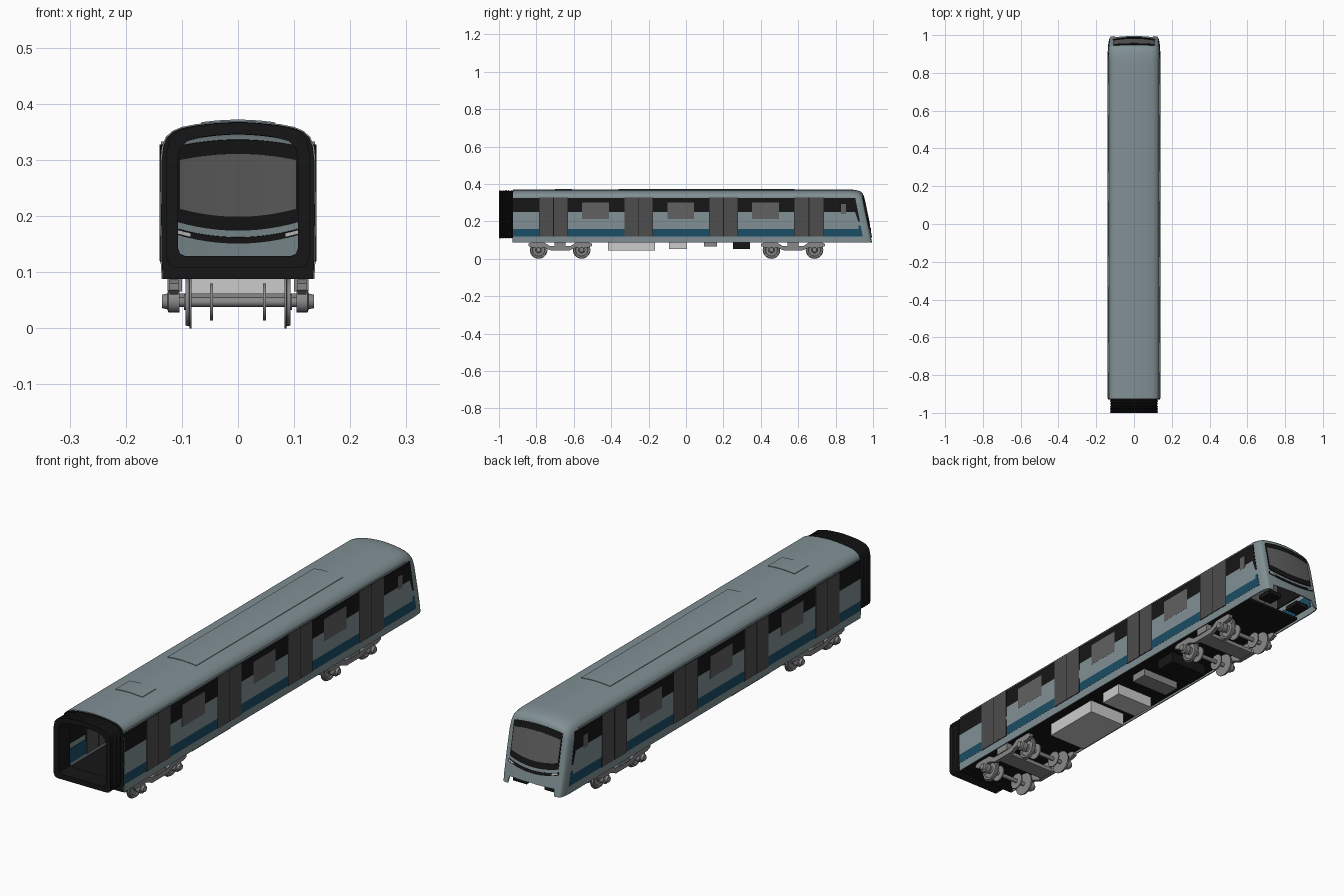
import bpy, bmesh, math
from mathutils import Vector

if "Cube" in bpy.data.objects:
    bpy.data.objects.remove(bpy.data.objects["Cube"])


def mat(name, r, g, b):
    m = bpy.data.materials.new(name)
    m.diffuse_color = (r, g, b, 1)
    m.use_nodes = True
    m.node_tree.nodes["Principled BSDF"].inputs["Base Color"].default_value = m.diffuse_color
    return m


BODY = mat("body_grey", .22, .28, .30)
BLACK = mat("black", .008, .008, .008)
BLUE = mat("blue", .01, .075, .13)
GLASS = mat("glass", .12, .12, .12)
DOOR = mat("door_grey", .075, .075, .075)
STEEL = mat("steel", .25, .25, .25)
LIGHT = mat("light_grey", .65, .65, .65)


def make(name, verts, faces, m, thick=0):
    me = bpy.data.meshes.new(name)
    me.from_pydata(verts, [], faces)
    bm = bmesh.new()
    bm.from_mesh(me)
    bmesh.ops.recalc_face_normals(bm, faces=bm.faces)
    bm.to_mesh(me)
    bm.free()
    ob = bpy.data.objects.new(name, me)
    bpy.context.collection.objects.link(ob)
    me.materials.append(m)
    if thick:
        s = ob.modifiers.new("wall", 'SOLIDIFY')
        s.thickness, s.offset = thick, 0
    return ob


def loft(name, rings, m, closed=False, loop=False, caps=False, thick=0):
    n, k = len(rings[0]), len(rings)
    faces = [(i * n + j, i * n + (j + 1) % n, (i + 1) % k * n + (j + 1) % n, (i + 1) % k * n + j)
             for i in range(k if loop else k - 1) for j in range(n if closed else n - 1)]
    if caps:
        faces += [tuple(range(n)), tuple(range((k - 1) * n, k * n))]
    return make(name, [p for r in rings for p in r], faces, m, thick)


def side(name, pts, x0, x1, m):
    """(y, z) outline extruded in x, on both sides of the car"""
    for tag, s in (("right", 1), ("left", -1)):
        loft(f"{name}_{tag}", [[(s * x, y, z) for y, z in pts] for x in (x0, x1)], m, closed=True, caps=True)


def rect(y0, y1, z0, z1):
    return [(y0, z0), (y1, z0), (y1, z1), (y0, z1)]


def box(name, x0, x1, y0, y1, z0, z1, m):
    loft(name, [[(x, y, z) for y, z in rect(y0, y1, z0, z1)] for x in (x0, x1)], m, closed=True, caps=True)


def lathe(name, prof, y, z, m, n=28):
    """(x, radius) profile turned around an axis along x"""
    rings = [[(x, y + r * math.cos(a), z + r * math.sin(a))
              for a in (2 * math.pi * i / n for i in range(n))] for x, r in prof]
    loft(name, rings, m, closed=True, caps=True)


# Body shell with sloping rounded cab, open underneath and at the gangway end
half = [(.134, .088), (.136, .12), (.137, .2), (.136, .3), (.133, .325), (.127, .34), (.116, .35),
        (.1, .357), (.075, .3618), (.05, .365), (.025, .367), (0, .368)]
section = half + [(-x, z) for x, z in half[-2::-1]]


def cab_y(x, z):
    return .999 - .21 * (z - .088) - .6 * x * x


def cab_ring(s, d):
    base = .088 if s > .75 else .115
    out = []
    for x, z in section:
        zz = base + (z - .088) / .28 * (.088 + .28 * s - base)
        out.append((x * s, cab_y(x * s, zz) - d, zz))
    return out


rings = [[(x, y, z) for x, z in section] for y in (-.925, 0, .85)]
rings += [cab_ring(s, d) for s, d in ((1, .05), (.985, .025), (.972, .014), (.955, .007), (.935, .002), (.91, 0),
                                      (.85, 0), (.78, 0), (.74, 0), (.5, 0), (.3, 0), (.1, 0))]
loft("body_shell", rings, BODY, thick=.004)
box("floor", -.132, .132, -.92, .86, .097, .107, BLACK)


# Cab front patches that follow the nose surface
def patch(name, x0, x1, bot, top, m, thick):
    rows = []
    for j in range(7):
        row = []
        for i in range(13):
            x = x0 + (x1 - x0) * i / 12
            z = bot(x) + (top(x) - bot(x)) * j / 6
            row.append((x, cab_y(x, z), z))
        rows.append(row)
    loft(name, rows, m, thick=thick)


smile = lambda z: (lambda x: z + 1.3 * x * x)
frown = lambda z: (lambda x: z - x * x)
patch("windscreen_surround", -.108, .108, smile(.175), frown(.337), BLACK, .009)
patch("windscreen", -.104, .104, smile(.2), frown(.312), GLASS, .0105)
patch("lamp_strip", -.112, .112, smile(.152), smile(.163), BLACK, .009)
for s in (-1, 1):
    patch("headlamp", s * .085, s * .108, smile(.155), smile(.161), LIGHT, .011)
    box("cab_bracket", s * .04, s * .1, .9, .965, .088, .106, BLACK)

# Side bands
side("window_band", [(-.925, .2), (.93, .2), (.905, .325), (-.925, .325)], .131, .1385, BLACK)
side("blue_band", [(-.925, .12), (.945, .12), (.934, .177), (-.925, .177)], .131, .1385, BLUE)
side("gutter", rect(-.92, .88, .328, .333), .13, .1375, BODY)

# Doors, side windows and cab side window
for y0, y1 in ((-.786, -.631), (-.33, -.176), (.123, .278), (.578, .738)):
    mid = (y0 + y1) / 2
    side("door_pocket", rect(y0, y1, .118, .328), .131, .139, BLACK)
    side("door_leaf_a", rect(y0 + .002, mid - .002, .12, .328), .13, .1397, DOOR)
    side("door_leaf_b", rect(mid + .002, y1 - .002, .12, .328), .13, .1397, DOOR)
for y0, y1 in ((-.556, -.412), (-.10, .043), (.353, .497)):
    side("side_window", rect(y0, y1, .212, .302), .13, .1393, GLASS)
side("cab_side_window", rect(.828, .856, .24, .293), .13, .1393, GLASS)


# Raised roof panels
def roof_panel(name, y0, y1, hw, lift):
    xs = [hw * i / 6 for i in range(-6, 7)]
    prof = [(x, .368 - 1.1 * x * x + lift) for x in xs] + [(x, .366 - 1.1 * x * x) for x in reversed(xs)]
    loft(name, [[(x, y, z) for x, z in prof] for y in (y0, y1)], BODY, closed=True, caps=True)


roof_panel("roof_pod", -.36, .58, .065, .004)
roof_panel("roof_vent", -.70, -.61, .06, .004)
roof_panel("rear_roof_hatch", -.885, -.72, .1, .0012)
roof_panel("front_roof_hatch", .6, .87, .1, .0012)

# Gangway: end frame and ribbed bellows
gh = [(0, .108), (.112, .108), (.123, .113), (.127, .125), (.127, .315), (.122, .338), (.108, .352),
      (.075, .361), (.04, .365), (0, .367)]
gate = gh + [(-x, z) for x, z in gh[-2:0:-1]]


def gate_ring(y, s):
    return [(x * s, y, .238 + (z - .238) * s) for x, z in gate]


seq = [(-.925, .84), (-1, .84)] + [(-1 + .075 * i / 18, 1 if i % 2 == 0 else .965) for i in range(19)]
loft("gangway_bellows", [gate_ring(y, s) for y, s in seq], BLACK, closed=True, loop=True)


def frame_ring(y, s):
    return [(x * s, y, .228 + (z - .228) * s) for x, z in section]


loft("gangway_end_frame", [frame_ring(y, s) for y, s in ((-.928, 1), (-.928, .84), (-.915, .84), (-.915, .98))],
     BLACK, closed=True, loop=True)

# Underfloor equipment boxes
box("equipment_large", -.085, .085, -.417, -.166, .045, .1, LIGHT)
box("equipment_medium", -.085, .085, -.092, .005, .052, .1, LIGHT)
box("equipment_small", -.085, .085, .096, .166, .067, .1, STEEL)
box("equipment_dark", -.085, .085, .25, .342, .052, .1, BLACK)

# Bogies
fh = [(0, .045), (.05, .045), (.085, .06), (.15, .06), (.17, .068), (.17, .08), (.155, .087), (.085, .087),
      (.055, .068), (0, .068)]
frame = fh + [(-y, z) for y, z in fh[-2:0:-1]]
for c in (-.673, .572):
    side("bogie_side_frame", [(c + y, z) for y, z in frame], .106, .122, STEEL)
    box("bogie_crossbeam", -.11, .11, c - .035, c + .035, .046, .062, STEEL)
    for s in (-1, 1):
        box("air_spring", s * .1, s * .126, c - .03, c + .03, .066, .1, STEEL)
    for w in (-.115, .115):
        y = c + w
        lathe("axle", [(-.128, .0085), (.128, .0085)], y, .047, STEEL, 16)
        for s in (-1, 1):
            lathe("wheel", [(s * .083, .036), (s * .083, .047), (s * .086, .047), (s * .087, .043),
                            (s * .094, .042), (s * .094, .034), (s * .09, .031), (s * .09, .016),
                            (s * .096, .014)], y, .047, STEEL)
            lathe("brake_disc", [(s * .045, .033), (s * .050, .033)], y, .047, STEEL)
            lathe("axle_box", [(s * .104, .02), (s * .124, .02), (s * .126, .014), (s * .135, .012)],
                  y, .048, STEEL, 16)

# Apply wall thickness and smooth the round parts
bpy.ops.object.select_all(action='SELECT')
bpy.context.view_layer.objects.active = bpy.context.selected_objects[0]
bpy.ops.object.convert(target='MESH')
bpy.ops.object.shade_smooth_by_angle(angle=math.radians(30))
